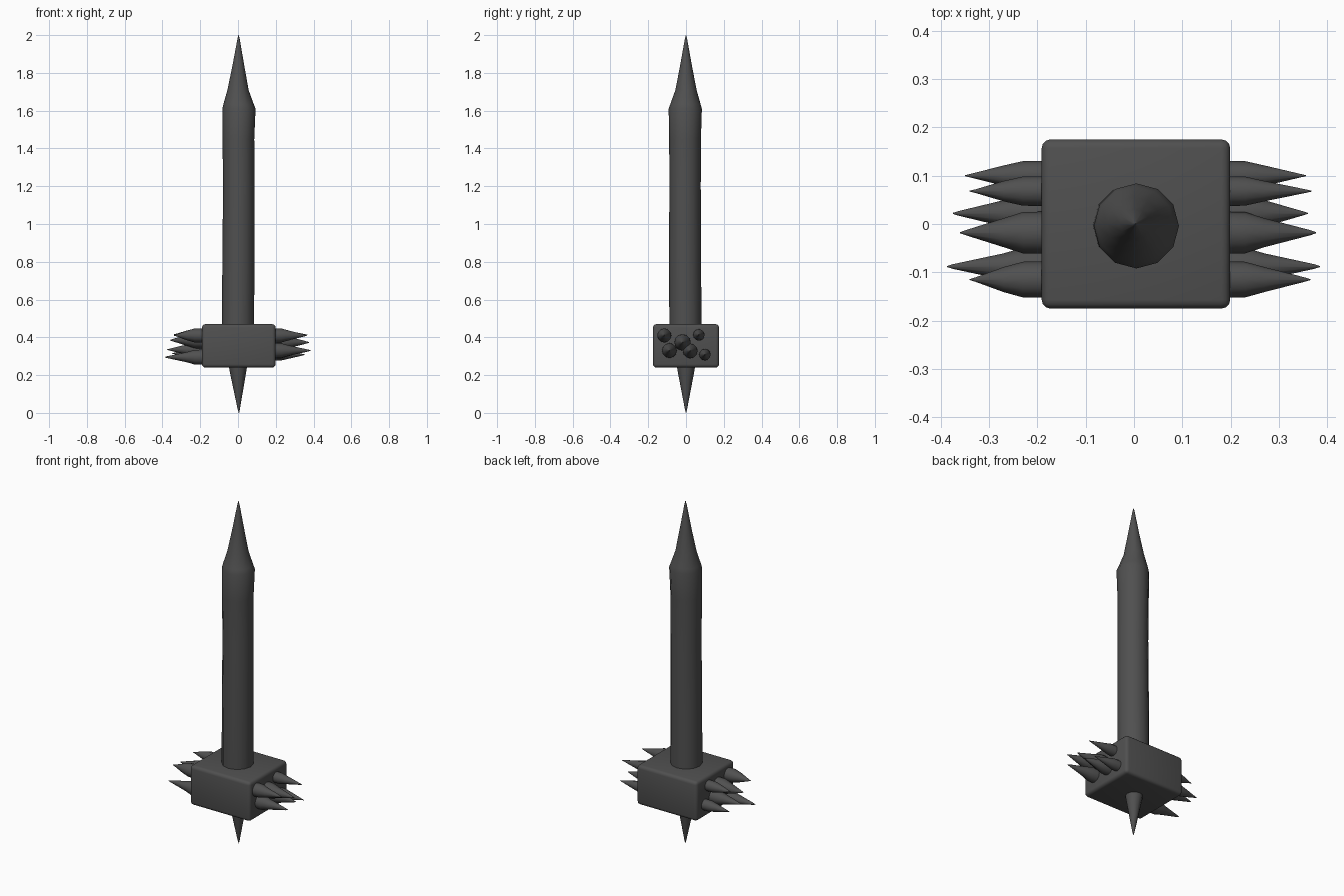
import bpy, bmesh, math
from mathutils import Vector

if "Cube" in bpy.data.objects:
    bpy.data.objects.remove(bpy.data.objects["Cube"])

iron = bpy.data.materials.new("dark iron grey")
iron.diffuse_color = (0.08, 0.08, 0.08, 1)
iron.use_nodes = True
iron.node_tree.nodes["Principled BSDF"].inputs["Base Color"].default_value = iron.diffuse_color


def finish(name, bm, angle):
    bmesh.ops.recalc_face_normals(bm, faces=bm.faces)
    mesh = bpy.data.meshes.new(name)
    bm.to_mesh(mesh)
    bm.free()
    mesh.materials.append(iron)
    ob = bpy.data.objects.new(name, mesh)
    bpy.context.collection.objects.link(ob)
    bpy.ops.object.select_all(action='DESELECT')
    ob.select_set(True)
    bpy.context.view_layer.objects.active = ob
    bpy.ops.object.shade_smooth_by_angle(angle=math.radians(angle))
    return ob


def loft(name, rings, u, v, sides=12, angle=40):
    """Round skin through (centre, radius) rings lying in the u-v plane."""
    bm = bmesh.new()
    u, v = Vector(u), Vector(v)
    loops = []
    for c, r in rings:
        loops.append([bm.verts.new(Vector(c) + r * (math.cos(a) * u + math.sin(a) * v))
                      for a in (2 * math.pi * i / sides for i in range(sides))])
    for a, b in zip(loops, loops[1:]):
        for i in range(sides):
            j = (i + 1) % sides
            bm.faces.new((a[i], a[j], b[j], b[i]))
    bm.faces.new(loops[0])
    bm.faces.new(loops[-1])
    return finish(name, bm, angle)


X, Y, Z = (1, 0, 0), (0, 1, 0), (0, 0, 1)

# shaft, slightly uneven, with its pointed end
loft("shaft", [((0, -0.003, 0.44), 0.085), ((0.002, -0.005, 0.8), 0.085),
               ((0.004, -0.005, 1.2), 0.083), ((0.002, -0.005, 1.45), 0.084),
               ((0.005, -0.004, 1.61), 0.088), ((0.003, -0.003, 1.635), 0.080),
               ((0, 0, 1.71), 0.056), ((0.002, 0, 1.84), 0.031),
               ((0.003, 0, 1.98), 0.006), ((0.003, 0, 2.0), 0.001)], X, Y)

# rounded block head
bm = bmesh.new()
bmesh.ops.create_cube(bm, size=1)
bmesh.ops.scale(bm, vec=(0.39, 0.35, 0.23), verts=bm.verts)
bmesh.ops.translate(bm, vec=(0.004, 0, 0.355), verts=bm.verts)
bmesh.ops.bevel(bm, geom=bm.edges[:], offset=0.018, segments=3, profile=0.5, affect='EDGES')
finish("block_head", bm, 50)

# spike under the block
loft("bottom_spike", [((0, 0, 0.27), 0.052), ((0, 0, 0.22), 0.044),
                      ((0.002, 0, 0.12), 0.025), ((0.004, 0, 0.02), 0.006),
                      ((0.005, 0, 0.0), 0.001)], X, Y)

# side spikes: y, z, radius, right tip x, left tip x, left z
spikes = [(-0.115, 0.41, 0.038, 0.365, 0.34, 0.41),
          (-0.088, 0.33, 0.040, 0.385, 0.387, 0.295),
          (-0.018, 0.373, 0.044, 0.377, 0.36, 0.385),
          (0.022, 0.328, 0.040, 0.360, 0.375, 0.335),
          (0.068, 0.413, 0.031, 0.367, 0.34, 0.415),
          (0.100, 0.308, 0.031, 0.356, 0.35, 0.315)]
for n, (y, z, r, right, left, lz) in enumerate(spikes, 1):
    for side, s, tip, h in (("right", 1, right, z), ("left", -1, left, lz)):
        loft(f"{side}_spike_{n}",
             [((s * 0.17, y, h), r), ((s * 0.23, y, h), r * 0.97),
              ((s * 0.27, y, h), r * 0.68), ((s * (tip - 0.012), y, h), r * 0.12),
              ((s * tip, y, h), 0.001)], Y, Z, 12)
